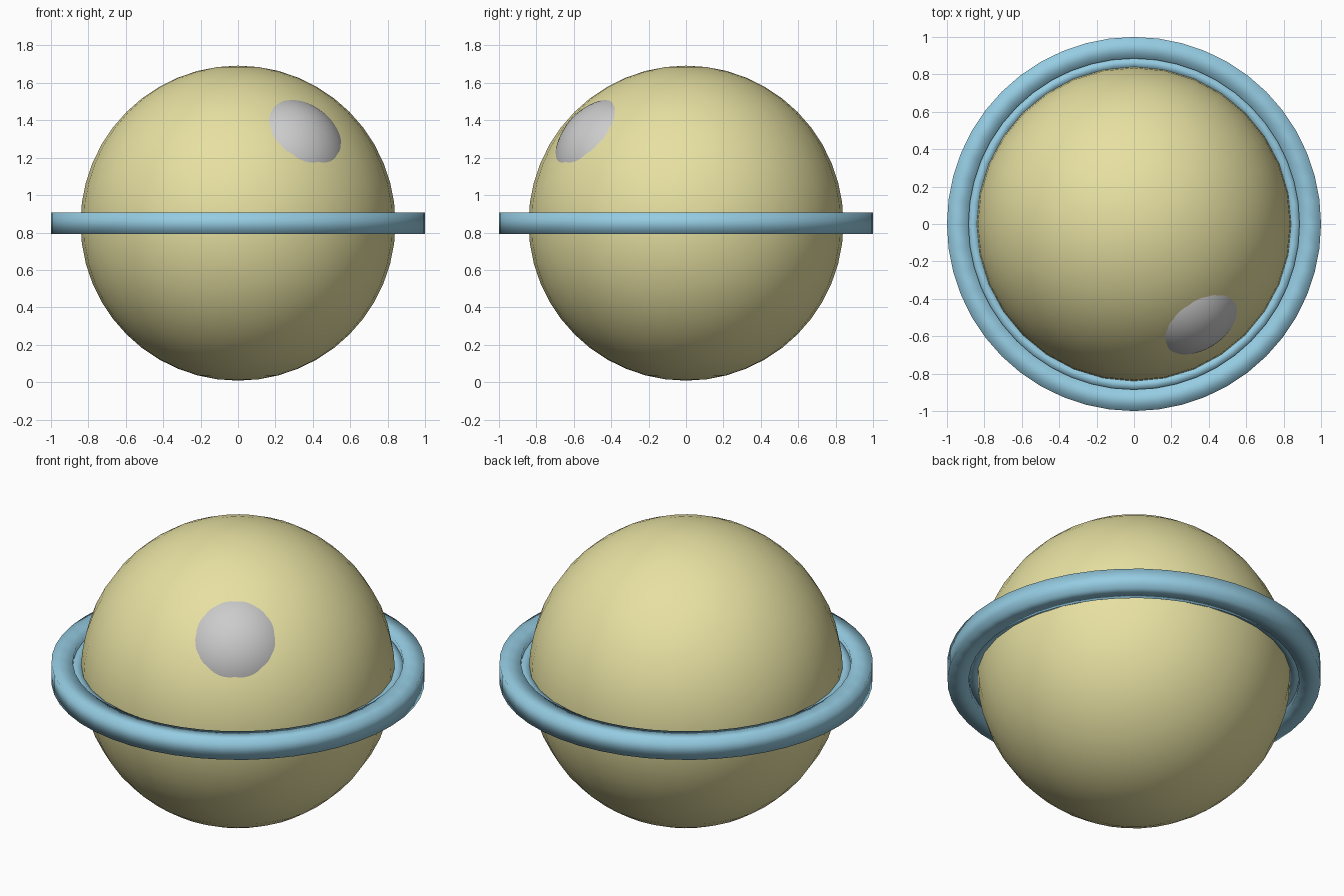
import bpy, bmesh, math
from mathutils import Vector

if "Cube" in bpy.data.objects:
    bpy.data.objects.remove(bpy.data.objects["Cube"])

CENTER = Vector((0, 0, 0.85))


def material(name, rgb):
    m = bpy.data.materials.new(name)
    m.diffuse_color = (*rgb, 1)
    m.use_nodes = True
    m.node_tree.nodes["Principled BSDF"].inputs["Base Color"].default_value = m.diffuse_color
    return m


YELLOW = material("pale_yellow", (0.80, 0.75, 0.36))
BLUE = material("sky_blue", (0.30, 0.60, 0.76))


def ball(name, radius, loc, segments, rings, mat=None):
    bpy.ops.mesh.primitive_uv_sphere_add(segments=segments, ring_count=rings,
                                         radius=radius, location=loc)
    ob = bpy.context.object
    ob.name = name
    bpy.ops.object.shade_smooth()
    if mat:
        ob.data.materials.append(mat)
    return ob


def square_ring(name, inner, outer, half_height, mat, n=48):
    """Ring with a rectangular section, smooth shaded."""
    section = [(inner, -half_height), (outer, -half_height),
               (outer, half_height), (inner, half_height)]
    bm = bmesh.new()
    loops = []
    for i in range(n):
        a = 2 * math.pi * i / n
        loops.append([bm.verts.new((r * math.cos(a), r * math.sin(a), z))
                      for r, z in section])
    for i in range(n):
        p, q = loops[i], loops[(i + 1) % n]
        for k in range(4):
            j = (k + 1) % 4
            bm.faces.new((p[k], q[k], q[j], p[j])).smooth = True
    bmesh.ops.recalc_face_normals(bm, faces=bm.faces)
    me = bpy.data.meshes.new(name)
    bm.to_mesh(me)
    bm.free()
    me.materials.append(mat)
    ob = bpy.data.objects.new(name, me)
    ob.location = CENTER
    bpy.context.collection.objects.link(ob)
    return ob


# Main globe
ball("globe", 0.842, CENTER, 32, 24, YELLOW)

# Equator ring and the thin inner band filling the gap to the globe
square_ring("equator_ring", 0.885, 1.0, 0.058, BLUE)
square_ring("inner_band", 0.835, 0.886, 0.03, BLUE)

# Shallow round lens on the upper front right
direction = Vector((0.44, -0.66, 0.60)).normalized()
lens = ball("round_lens", 0.35, CENTER + direction * 0.534, 48, 32)
lens.rotation_mode = 'QUATERNION'
lens.rotation_quaternion = direction.to_track_quat('Z', 'Y')
